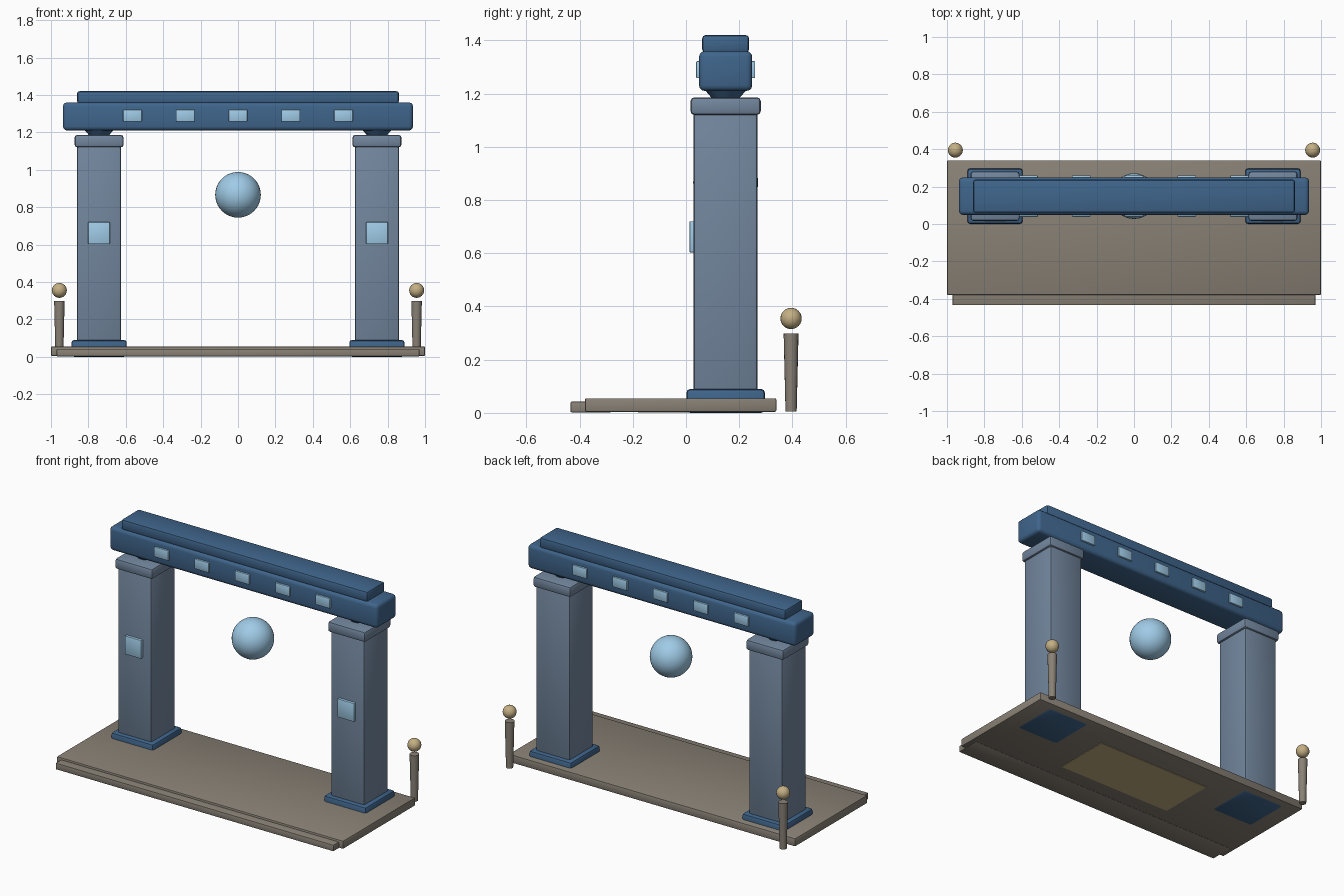
import bpy
from math import radians

if "Cube" in bpy.data.objects:
    bpy.data.objects.remove(bpy.data.objects["Cube"])


def material(name, rgb):
    m = bpy.data.materials.new(name)
    m.diffuse_color = (*rgb, 1)
    m.use_nodes = True
    m.node_tree.nodes["Principled BSDF"].inputs["Base Color"].default_value = m.diffuse_color
    return m


STONE = material("stone", (0.25, 0.22, 0.18))
SLATE = material("slate", (0.17, 0.24, 0.34))
BLUE = material("deep_blue", (0.05, 0.13, 0.26))
GLOW = material("pale_blue", (0.35, 0.60, 0.80))
GOLD = material("warm_tan", (0.55, 0.43, 0.23))


def finish(ob, name, mat):
    ob.name = name
    ob.data.materials.append(mat)
    bpy.ops.object.shade_smooth_by_angle(angle=radians(35))
    return ob


def box(name, x, y, z, mat, bevel=0.01, segments=2):
    """Bevelled box from (min, max) ranges."""
    r = (x, y, z)
    bpy.ops.mesh.primitive_cube_add(size=1, location=[(a + b) / 2 for a, b in r])
    ob = bpy.context.object
    ob.scale = [b - a for a, b in r]
    bpy.ops.object.transform_apply(location=False, rotation=False, scale=True)
    if bevel:
        m = ob.modifiers.new("bevel", 'BEVEL')
        m.width = bevel
        m.segments = segments
        bpy.ops.object.modifier_apply(modifier="bevel")
    return finish(ob, name, mat)


def ball(name, loc, r, mat, seg=32, rings=16):
    bpy.ops.mesh.primitive_uv_sphere_add(segments=seg, ring_count=rings, radius=r, location=loc)
    return finish(bpy.context.object, name, mat)


def cone(name, x, y, z, r1, r2, mat, n=16):
    bpy.ops.mesh.primitive_cone_add(vertices=n, radius1=r1, radius2=r2, depth=z[1] - z[0],
                                    location=(x, y, sum(z) / 2))
    return finish(bpy.context.object, name, mat)


def around(c, half):
    return (c - half, c + half)


CY = 0.149  # depth of the gate's centre line

# Platform, front step and the inlay on its underside
box("platform", (-1, 1), (-0.38, 0.34), (0.004, 0.055), STONE, 0.006)
box("front_step", (-0.97, 0.97), (-0.434, -0.28), (0.002, 0.042), STONE, 0.004)
box("platform_inlay", (-0.4, 0.4), (-0.18, 0.18), (0.001, 0.04), GOLD, 0)

for side, s in (("left", -1), ("right", 1)):
    px = s * 0.743
    # Pillar with base, capital, neck and front gem
    box(side + "_pillar_base", around(px, 0.148), around(CY, 0.148), (0, 0.09), BLUE, 0.015)
    box(side + "_pillar", around(px, 0.118), around(CY, 0.12), (0.05, 1.14), SLATE, 0.012)
    box(side + "_capital", around(px, 0.131), around(CY, 0.132), (1.12, 1.186), SLATE, 0.014)
    cone(side + "_neck", px, CY, (1.175, 1.225), 0.045, 0.088, BLUE)
    box(side + "_pillar_gem", around(px, 0.058), (0.013, 0.045), (0.603, 0.72), GLOW, 0.004)
    # Rear marker post with its floating ball
    cone(side + "_marker_post", s * 0.955, 0.395, (0.005, 0.298), 0.021, 0.028, STONE)
    ball(side + "_marker_ball", (s * 0.955, 0.395, 0.355), 0.04, GOLD, 20, 12)

# Lintel beam and the slab on top
box("lintel", (-0.936, 0.936), around(CY, 0.1), (1.21, 1.36), BLUE, 0.022, 3)
box("lintel_cap", (-0.86, 0.86), around(CY, 0.088), (1.355, 1.42), BLUE, 0.012)

# Gems along both faces of the lintel
for i in range(5):
    gx = (i - 2) * 0.282
    for face, d in (("front", -1), ("back", 1)):
        box(f"lintel_gem_{face}_{i + 1}", around(gx, 0.05), around(CY + d * 0.098, 0.013),
            (1.258, 1.322), GLOW, 0.004)

# Floating orb in the gateway
ball("floating_orb", (0, CY, 0.866), 0.122, GLOW, 32, 20)
